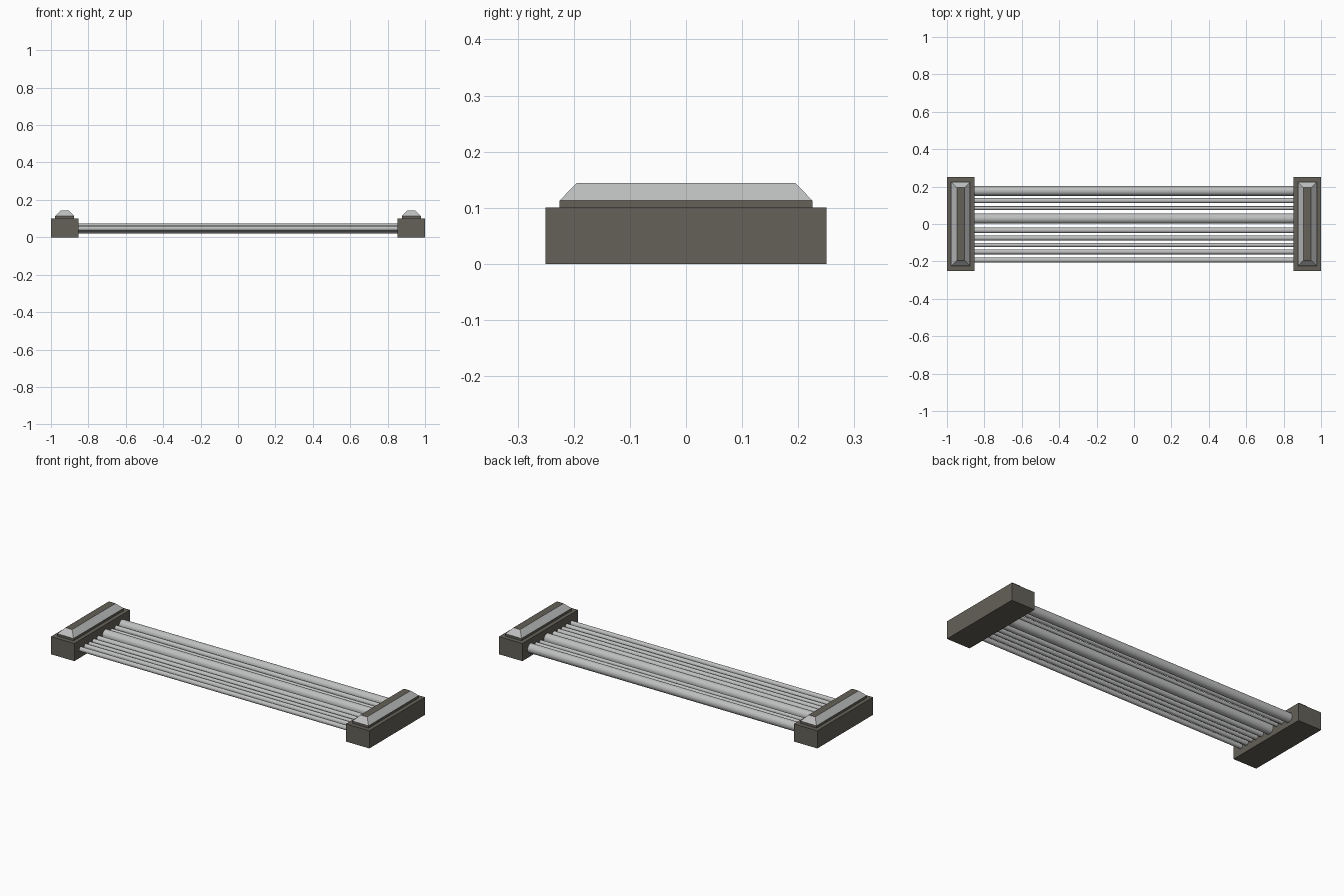
import bpy, bmesh, math

if "Cube" in bpy.data.objects:
    bpy.data.objects.remove(bpy.data.objects["Cube"])

def material(name, rgb):
    m = bpy.data.materials.new(name)
    m.diffuse_color = (*rgb, 1.0)
    m.use_nodes = True
    m.node_tree.nodes["Principled BSDF"].inputs["Base Color"].default_value = m.diffuse_color
    return m

dark = material("dark_stone", (0.127, 0.119, 0.097))
light = material("light_grey", (0.515, 0.52, 0.52))

def finish(name, bm, mats):
    bmesh.ops.recalc_face_normals(bm, faces=bm.faces)
    bm.normal_update()
    mesh = bpy.data.meshes.new(name)
    for m in mats:
        mesh.materials.append(m)
    ob = bpy.data.objects.new(name, mesh)
    bpy.context.collection.objects.link(ob)
    return ob, mesh

def box(name, cx, hx, hy, z0, z1, inset=0.0):
    """Box, or a hipped frustum when inset is given."""
    bm = bmesh.new()
    rings = []
    for z, d in ((z0, 0.0), (z1, inset)):
        rings.append([bm.verts.new((cx + sx * (hx - d), sy * (hy - d), z))
                      for sx, sy in ((-1, -1), (1, -1), (1, 1), (-1, 1))])
    bm.faces.new(rings[0])
    bm.faces.new(rings[1])
    for i in range(4):
        j = (i + 1) % 4
        bm.faces.new((rings[0][i], rings[0][j], rings[1][j], rings[1][i]))
    ob, mesh = finish(name, bm, (dark, light))
    # only the sloping faces are light
    for f in bm.faces:
        f.material_index = 1 if 0.1 < f.normal.z < 0.9 else 0
    bm.to_mesh(mesh)
    bm.free()

# end blocks with stepped, hipped caps
for side, s in (("left", -1), ("right", 1)):
    cx = s * 0.9265
    box(side + "_end_block", cx, 0.0735, 0.25, 0.0, 0.10)
    box(side + "_plinth", cx, 0.051, 0.225, 0.10, 0.113)
    box(side + "_hipped_cap", cx, 0.051, 0.225, 0.113, 0.144, inset=0.03)

# pipes between the blocks: (y, radius)
pipes = [(0.177, 0.026), (0.125, 0.013), (0.085, 0.010), (0.029, 0.027),
         (-0.034, 0.015), (-0.075, 0.013), (-0.112, 0.011),
         (-0.149, 0.013), (-0.193, 0.013)]
for i, (y, r) in enumerate(pipes):
    bpy.ops.mesh.primitive_cylinder_add(vertices=32, radius=r, depth=1.72,
                                        location=(0, y, 0.047),
                                        rotation=(0, math.pi / 2, 0))
    ob = bpy.context.object
    ob.name = f"pipe_{i + 1}"
    ob.data.materials.append(light)
    bpy.ops.object.shade_smooth_by_angle(angle=math.radians(35))
